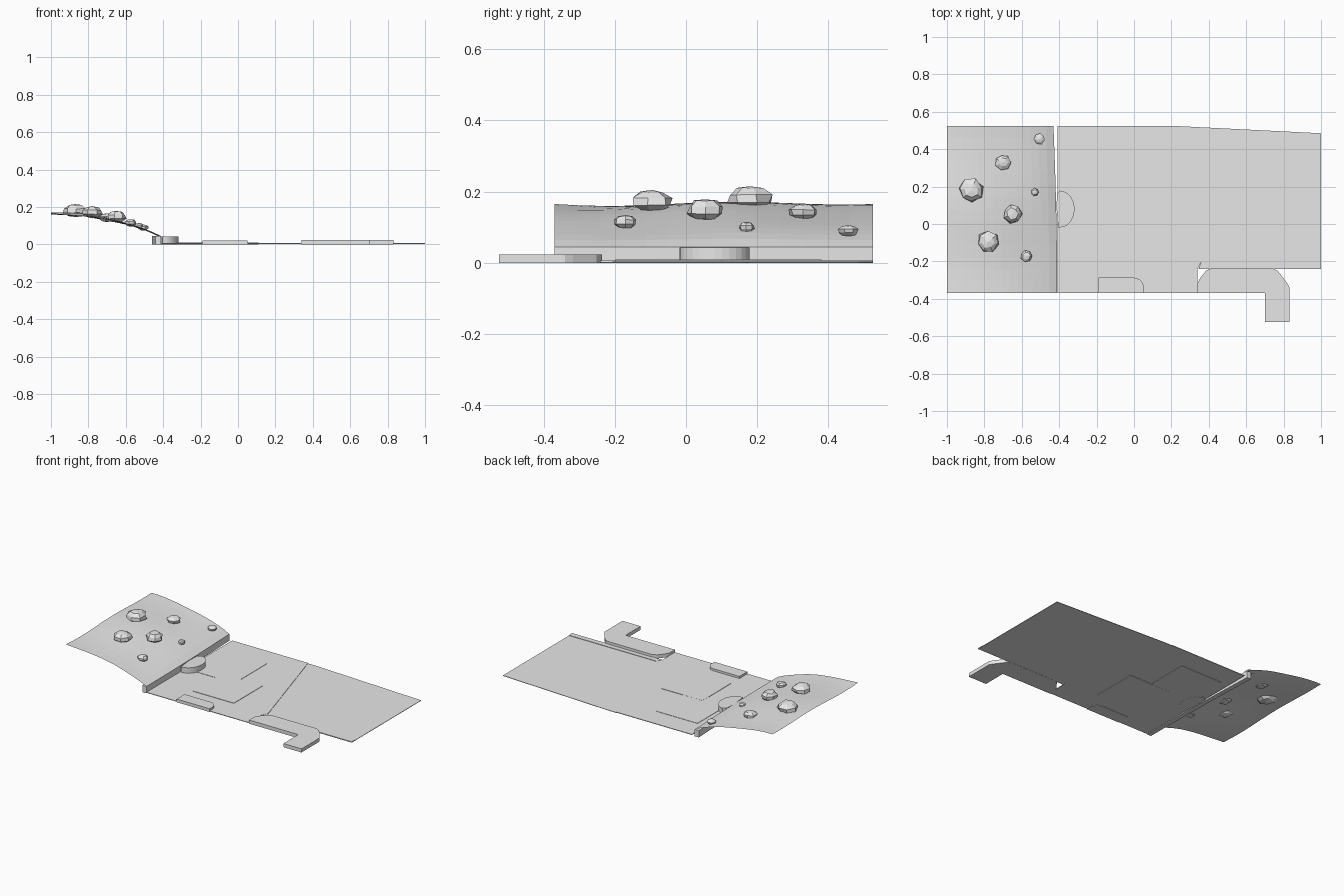
import bpy, bmesh, math, random

if "Cube" in bpy.data.objects:
    bpy.data.objects.remove(bpy.data.objects["Cube"])

random.seed(4)
gray = bpy.data.materials.new("light gray")
gray.diffuse_color = (0.8, 0.8, 0.8, 1)
gray.use_nodes = True
gray.node_tree.nodes["Principled BSDF"].inputs["Base Color"].default_value = gray.diffuse_color


def finish(bm, name):
    bmesh.ops.recalc_face_normals(bm, faces=bm.faces)
    me = bpy.data.meshes.new(name)
    bm.to_mesh(me)
    bm.free()
    me.materials.append(gray)
    ob = bpy.data.objects.new(name, me)
    bpy.context.collection.objects.link(ob)
    return ob


def slab(name, outline, z0, z1):
    """Extrude a flat outline from z0 up to z1."""
    bm = bmesh.new()
    face = bm.faces.new([bm.verts.new((x, y, z0)) for x, y in outline])
    new = bmesh.ops.extrude_face_region(bm, geom=[face])["geom"]
    for v in new:
        if isinstance(v, bmesh.types.BMVert):
            v.co.z = z1
    return finish(bm, name)


def rect(x0, x1, y0, y1):
    return [(x0, y0), (x1, y0), (x1, y1), (x0, y1)]


def arc(cx, cy, rx, ry, a0, a1, n):
    return [(cx + rx * math.cos(math.radians(a0 + (a1 - a0) * i / n)),
             cy + ry * math.sin(math.radians(a0 + (a1 - a0) * i / n)))
            for i in range(n + 1)]


FRONT, BACK = -0.37, 0.525


def edge_x(y):
    """Gently curved lower edge of the hillside."""
    t = (y - FRONT) / (BACK - FRONT)
    return -0.411 - 0.02 * t * t


def hill_z(x, y):
    """Hillside height: flat at the top, steeper towards the curb."""
    t = min(1, max(0, (edge_x(y) - x) / (1 + edge_x(y))))
    base = 0.045 + 0.122 * math.sin(t ** 0.85 * math.pi / 2)
    wave = 0.006 * math.sin(y * 9 + 0.6) + 0.003 * math.sin(x * 14 + y * 5)
    return base + wave * math.sin(math.pi * min(t, 0.6))


# Ground: main floor, lower side panel and its front border
slab("main_floor", [(-0.41, FRONT), (0.34, FRONT), (0.34, -0.24), (0.36, -0.2),
                    (0.145, BACK), (-0.41, BACK)], 0.003, 0.007)
slab("side_panel", [(0.355, -0.205), (1, -0.205), (1, 0.485), (0.2, BACK),
                    (0.14, BACK)], 0.001, 0.004)
slab("panel_border", [(0.345, -0.24), (1, -0.24), (1, -0.205), (0.358, -0.205)],
     0.001, 0.007)

# Two thin overlapping square pads
slab("front_pad", rect(-0.19, 0.11, -0.2, 0.1), 0.0, 0.0095)
slab("back_pad", rect(-0.35, -0.05, 0.035, 0.38), 0.0005, 0.009)

# Raised platforms
slab("half_round_step",
     [(-0.405, -0.018)] + arc(-0.395, 0.08, 0.077, 0.098, -88, 88, 14)
     + [(-0.412, 0.165), (-0.414, 0.08)], 0, 0.043)
slab("small_platform", [(-0.19, FRONT), (0.052, FRONT)]
     + arc(0.0, -0.34, 0.052, 0.053, 0, 90, 5) + [(-0.19, -0.287)], 0, 0.021)
slab("bent_platform", [(0.34, FRONT), (0.70, FRONT), (0.70, -0.525), (0.832, -0.525),
                       (0.832, -0.34), (0.82, -0.318), (0.77, -0.252), (0.74, -0.236),
                       (0.415, -0.236), (0.385, -0.25), (0.35, -0.295), (0.34, -0.318)],
     0, 0.024)

# Curb below the hillside
ys = [FRONT + (BACK - FRONT) * i / 12 for i in range(13)]
slab("curb", [(edge_x(y), y) for y in ys]
     + [(edge_x(y) - 0.03, y) for y in reversed(ys)], 0, 0.045)

# Hillside sheet
bm = bmesh.new()
n = 14
grid = []
for j in range(n + 1):
    y = FRONT + (BACK - FRONT) * j / n
    row = []
    for i in range(n + 1):
        x = -1 + (edge_x(y) + 1) * i / n
        row.append(bm.verts.new((x, y, hill_z(x, y))))
    grid.append(row)
for j in range(n):
    for i in range(n):
        bm.faces.new((grid[j][i], grid[j][i + 1], grid[j + 1][i + 1], grid[j + 1][i]))
finish(bm, "hillside")

# Faceted boulders: x, y, z, radius, half height
for k, (x, y, z, r, h) in enumerate([
        (-0.87, 0.18, 0.180, 0.066, 0.036), (-0.78, -0.095, 0.172, 0.058, 0.033),
        (-0.65, 0.055, 0.148, 0.052, 0.032), (-0.70, 0.33, 0.142, 0.042, 0.024),
        (-0.575, -0.17, 0.115, 0.033, 0.020), (-0.53, 0.17, 0.100, 0.023, 0.015),
        (-0.505, 0.455, 0.090, 0.029, 0.016)]):
    bm = bmesh.new()
    bmesh.ops.create_uvsphere(bm, u_segments=7, v_segments=5, radius=1)
    turn = random.uniform(0, 6)
    for v in bm.verts:
        s = random.uniform(0.88, 1.12)
        a = math.atan2(v.co.y, v.co.x) + turn
        d = math.hypot(v.co.x, v.co.y) * r * s
        v.co = (x + d * math.cos(a), y + d * math.sin(a),
                z + v.co.z * h * random.uniform(0.9, 1.08))
    finish(bm, f"boulder_{k + 1}")
